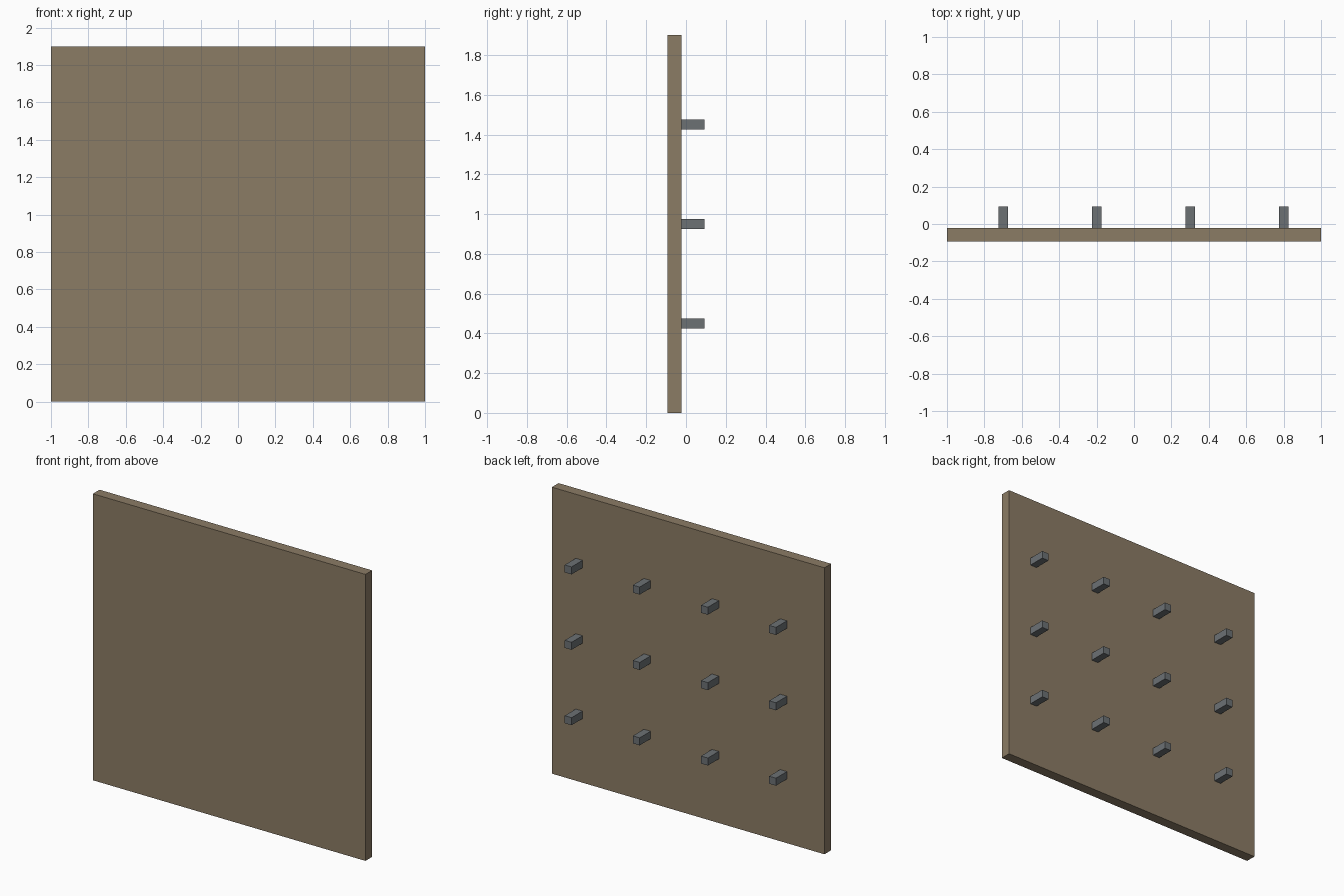
import bpy

if "Cube" in bpy.data.objects:
    bpy.data.objects.remove(bpy.data.objects["Cube"])


def material(name, color):
    mat = bpy.data.materials.new(name)
    mat.diffuse_color = (*color, 1.0)
    mat.use_nodes = True
    mat.node_tree.nodes["Principled BSDF"].inputs["Base Color"].default_value = mat.diffuse_color
    return mat


def box(name, lo, hi, mat):
    center = [(a + b) / 2 for a, b in zip(lo, hi)]
    bpy.ops.mesh.primitive_cube_add(size=1, location=center)
    obj = bpy.context.object
    obj.name = name
    obj.scale = [b - a for a, b in zip(lo, hi)]
    bpy.ops.object.transform_apply(location=False, rotation=False, scale=True)
    obj.data.materials.append(mat)
    return obj


wood = material("wood", (0.26, 0.20, 0.13))
metal = material("metal", (0.15, 0.165, 0.175))

# Upright board
FRONT, BACK, TIP = -0.0925, -0.0225, 0.0925
box("board", (-1, FRONT, 0), (1, BACK, 1.9), wood)

# Grid of square pegs on the back face
HALF = 0.025
for row in range(3):
    for col in range(4):
        x, z = -0.7 + 0.5 * col, 0.45 + 0.5 * row
        box(f"peg_{row}_{col}", (x - HALF, BACK - 0.005, z - HALF),
            (x + HALF, TIP, z + HALF), metal)
